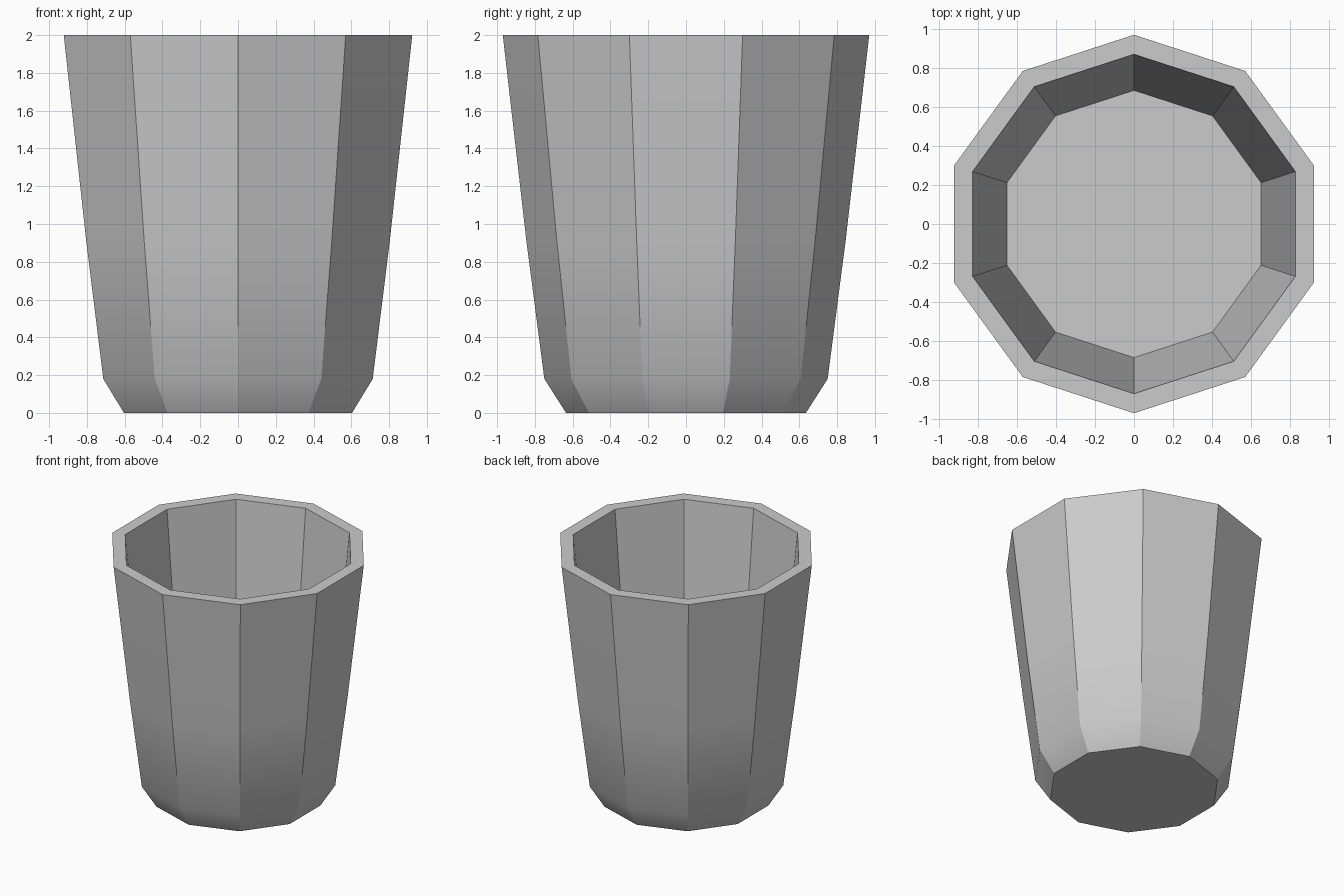
import bpy
import bmesh
import math

SIDES = 10

if "Cube" in bpy.data.objects:
    bpy.data.objects.remove(bpy.data.objects["Cube"], do_unlink=True)

# Plain grey for the whole cup
grey = bpy.data.materials.new("plain grey")
grey.use_nodes = True
colour = (0.6, 0.6, 0.6, 1)
grey.diffuse_color = colour
grey.node_tree.nodes["Principled BSDF"].inputs["Base Color"].default_value = colour

# Profile as (radius, height): underside, bevel, outer wall, rim, inner wall, floor
profile = [(0.635, 0), (0.75, 0.18), (0.845, 0.91), (0.97, 2), (0.87, 2), (0.685, 0.17)]


def ring(bm, radius, height):
    """One ten-sided ring with a corner pointing to the front."""
    angles = [math.tau * i / SIDES - math.pi / 2 for i in range(SIDES)]
    return [bm.verts.new((radius * math.cos(a), radius * math.sin(a), height)) for a in angles]


bm = bmesh.new()
rings = [ring(bm, r, z) for r, z in profile]
for low, high in zip(rings, rings[1:]):
    for i in range(SIDES):
        j = (i + 1) % SIDES
        bm.faces.new((low[i], low[j], high[j], high[i]))

# Underside and inner floor
bm.faces.new(rings[0][::-1])
bm.faces.new(rings[-1])
bmesh.ops.recalc_face_normals(bm, faces=bm.faces)

mesh = bpy.data.meshes.new("cup")
bm.to_mesh(mesh)
bm.free()
mesh.materials.append(grey)
cup = bpy.data.objects.new("cup", mesh)
bpy.context.collection.objects.link(cup)

# Smooth along each panel, with crisp edges between the panels
bpy.ops.object.select_all(action="DESELECT")
cup.select_set(True)
bpy.context.view_layer.objects.active = cup
bpy.ops.object.shade_smooth_by_angle(angle=math.radians(28))
